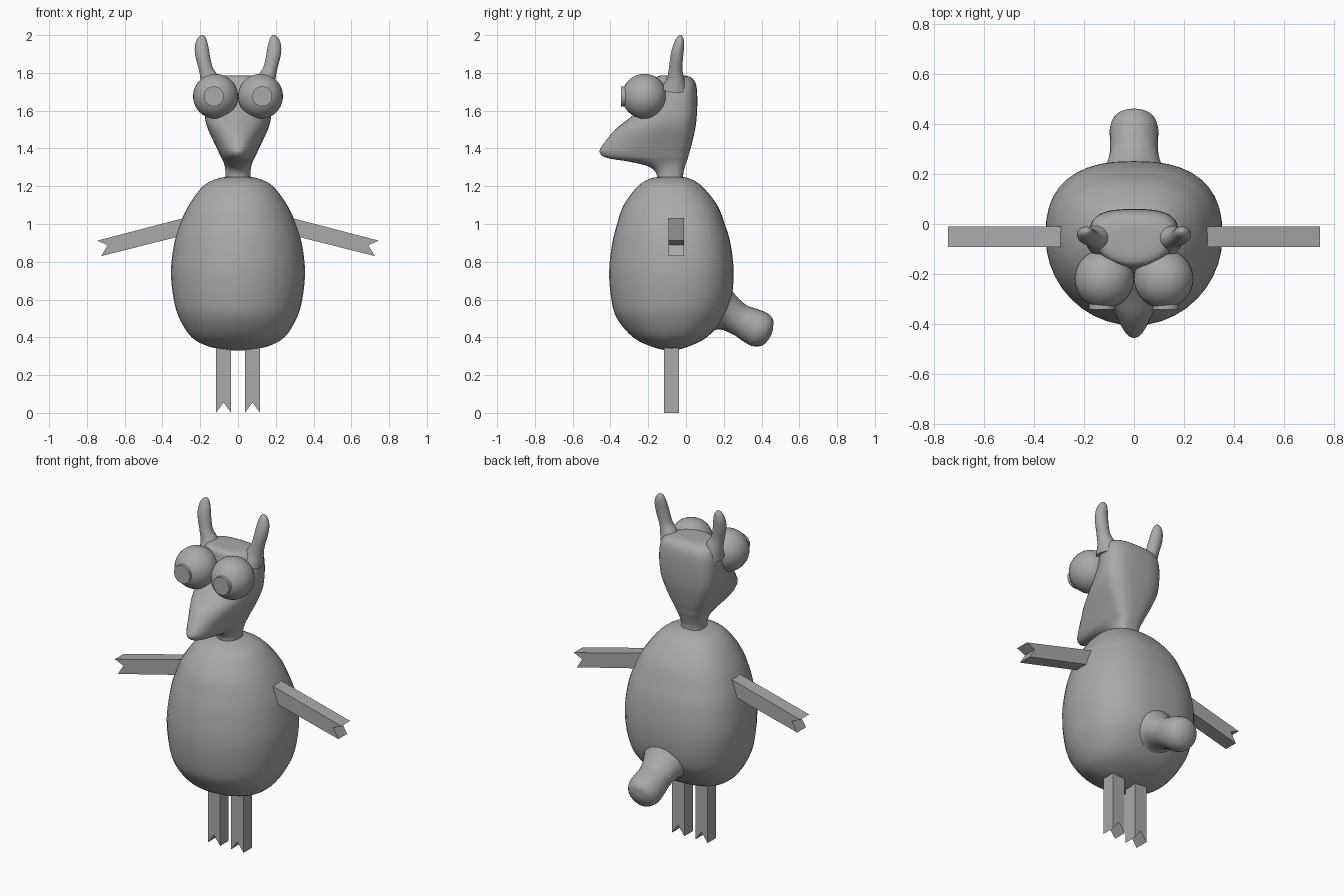
import bpy, bmesh, math
from mathutils import Vector

if "Cube" in bpy.data.objects:
    bpy.data.objects.remove(bpy.data.objects["Cube"])

grey = bpy.data.materials.new("plain grey")
grey.diffuse_color = (0.4, 0.4, 0.4, 1)
grey.use_nodes = True
grey.node_tree.nodes["Principled BSDF"].inputs["Base Color"].default_value = grey.diffuse_color


def finish(name, bm, smooth=True):
    bmesh.ops.recalc_face_normals(bm, faces=bm.faces[:])
    me = bpy.data.meshes.new(name)
    bm.to_mesh(me)
    bm.free()
    me.materials.append(grey)
    ob = bpy.data.objects.new(name, me)
    bpy.context.collection.objects.link(ob)
    if smooth:
        bpy.ops.object.select_all(action='DESELECT')
        ob.select_set(True)
        bpy.context.view_layer.objects.active = ob
        bpy.ops.object.shade_smooth_by_angle(angle=math.radians(50))
    return ob


def refine(rows, steps=4):
    """Catmull-Rom interpolation between rows of numbers."""
    out = []
    for i in range(len(rows) - 1):
        p0, p1 = rows[max(i - 1, 0)], rows[i]
        p2, p3 = rows[i + 1], rows[min(i + 2, len(rows) - 1)]
        for k in range(steps):
            t = k / steps
            out.append([0.5 * (2 * b + (c - a) * t + (2 * a - 5 * b + 4 * c - d) * t * t
                               + (3 * b - a - 3 * c + d) * t ** 3)
                        for a, b, c, d in zip(p0, p1, p2, p3)])
    return out + [list(rows[-1])]


def skin(bm, rings):
    loops = [[bm.verts.new(p) for p in ring] for ring in rings]
    n = len(loops[0])
    for a, b in zip(loops, loops[1:]):
        for i in range(n):
            bm.faces.new((a[i], a[(i + 1) % n], b[(i + 1) % n], b[i]))
    bm.faces.new(loops[0])
    bm.faces.new(loops[-1])


def level_loft(name, rows, back_power, n=40):
    """Rows of (z, front y, back y, half width, widest y); the back is squarer."""
    rings = []
    for z, front, back, w, mid in refine(rows):
        ring = []
        for i in range(n):
            a = 2 * math.pi * i / n
            s, c = math.sin(a), math.cos(a)
            e = back_power if c > 0 else 1.0
            x = w * math.copysign(abs(s) ** e, s)
            y = mid + (back - mid) * c ** e if c > 0 else mid + (mid - front) * c
            ring.append((x, y, z))
        rings.append(ring)
    bm = bmesh.new()
    skin(bm, rings)
    return finish(name, bm)


def tube(name, rows, n=24):
    """Rows of (x, y, z, side radius, other radius) along a path in space."""
    rows = refine(rows)
    pts = [Vector(r[:3]) for r in rows]
    rings = []
    for i, r in enumerate(rows):
        d = (pts[min(i + 1, len(pts) - 1)] - pts[max(i - 1, 0)]).normalized()
        up = d.cross(Vector((1, 0, 0))).normalized()
        side = up.cross(d)
        rings.append([pts[i] + side * r[3] * math.cos(2 * math.pi * k / n)
                      + up * r[4] * math.sin(2 * math.pi * k / n) for k in range(n)])
    bm = bmesh.new()
    skin(bm, rings)
    return finish(name, bm)


def plank(name, outline, y0, y1):
    """Flat outline in x and z, given thickness along y."""
    bm = bmesh.new()
    f = bm.faces.new([bm.verts.new((x, y0, z)) for x, z in outline])
    r = bmesh.ops.extrude_face_region(bm, geom=[f])
    bmesh.ops.translate(bm, vec=(0, y1 - y0, 0),
                        verts=[v for v in r['geom'] if isinstance(v, bmesh.types.BMVert)])
    bmesh.ops.triangulate(bm, faces=[f for f in bm.faces if len(f.verts) > 4])
    return finish(name, bm, smooth=False)


# Egg-shaped body
level_loft("body", [
    (0.33, -0.10, -0.06, 0.03, -0.08), (0.35, -0.18, 0.01, 0.15, -0.08),
    (0.40, -0.28, 0.11, 0.245, -0.08), (0.50, -0.365, 0.20, 0.31, -0.07),
    (0.60, -0.395, 0.24, 0.34, -0.06), (0.75, -0.407, 0.252, 0.355, -0.05),
    (0.90, -0.39, 0.235, 0.337, -0.05), (1.00, -0.365, 0.205, 0.307, -0.06),
    (1.10, -0.33, 0.165, 0.26, -0.07), (1.20, -0.255, 0.085, 0.185, -0.08),
    (1.24, -0.19, 0.02, 0.11, -0.08), (1.252, -0.12, -0.04, 0.04, -0.08)], 0.8)

# Head and snout in one piece
level_loft("head", [
    (1.22, -0.155, -0.015, 0.066, -0.08), (1.27, -0.158, -0.014, 0.066, -0.08),
    (1.305, -0.20, -0.005, 0.070, -0.07), (1.33, -0.30, 0.003, 0.078, -0.07),
    (1.35, -0.42, 0.01, 0.088, -0.07), (1.38, -0.457, 0.018, 0.102, -0.07),
    (1.42, -0.44, 0.03, 0.121, -0.06), (1.50, -0.375, 0.048, 0.158, -0.06),
    (1.56, -0.30, 0.056, 0.174, -0.05), (1.65, -0.20, 0.060, 0.178, -0.04),
    (1.73, -0.175, 0.055, 0.172, -0.04), (1.77, -0.165, 0.035, 0.150, -0.05),
    (1.785, -0.14, 0.0, 0.10, -0.06), (1.787, -0.10, -0.03, 0.04, -0.06)], 0.7)

# Stubby tail, flared where it meets the body
tube("tail", [
    (0, 0.14, 0.565, 0.19, 0.17), (0, 0.21, 0.535, 0.125, 0.105),
    (0, 0.28, 0.495, 0.098, 0.085), (0, 0.34, 0.465, 0.097, 0.093),
    (0, 0.39, 0.44, 0.096, 0.096), (0, 0.425, 0.42, 0.077, 0.077),
    (0, 0.443, 0.411, 0.042, 0.042), (0, 0.449, 0.408, 0.008, 0.008)])

for s, side in ((-1, "left"), (1, "right")):
    # Horn-like ears
    tube(side + "_ear", [
        (s * 0.135, -0.06, 1.71, 0.06, 0.07), (s * 0.150, -0.055, 1.765, 0.050, 0.048),
        (s * 0.170, -0.055, 1.82, 0.037, 0.036), (s * 0.189, -0.047, 1.90, 0.038, 0.033),
        (s * 0.193, -0.037, 1.95, 0.034, 0.028), (s * 0.190, -0.031, 1.985, 0.021, 0.018),
        (s * 0.188, -0.029, 2.0, 0.004, 0.004)])

    # Bulging eyes
    bm = bmesh.new()
    bmesh.ops.create_uvsphere(bm, u_segments=32, v_segments=20, radius=0.119)
    bmesh.ops.translate(bm, vec=(s * 0.119, -0.22, 1.676), verts=bm.verts[:])
    finish(side + "_eye", bm)

    # Disc pupils
    rings = [[(s * 0.128 + 0.053 * math.cos(2 * math.pi * k / 32), y,
               1.676 + 0.053 * math.sin(2 * math.pi * k / 32)) for k in range(32)]
             for y in (-0.30, -0.343)]
    bm = bmesh.new()
    skin(bm, rings)
    finish(side + "_pupil", bm)

    # Notched arms and legs
    plank(side + "_arm", [(s * x, z) for x, z in (
        (0.28, 1.033), (0.745, 0.912), (0.69, 0.888), (0.725, 0.83), (0.28, 0.942))],
        -0.092, -0.01)
    plank(side + "_leg", [(s * x, z) for x, z in (
        (0.036, 0.40), (0.036, 0.0), (0.077, 0.055), (0.117, 0.0), (0.117, 0.40))],
        -0.116, -0.036)
